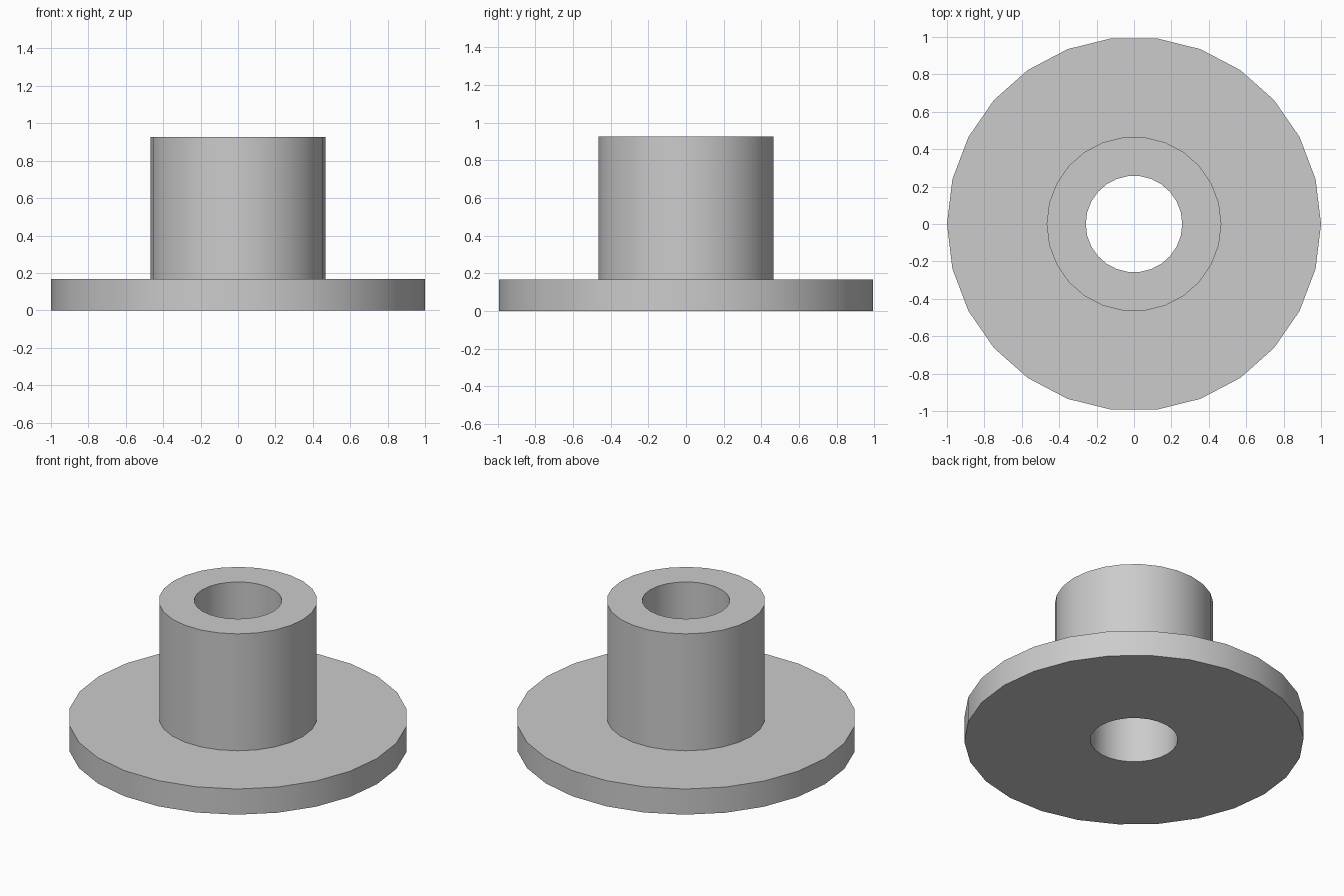
import bpy
import bmesh
from math import cos, sin, tau, radians

cube = bpy.data.objects.get("Cube")
if cube:
    bpy.data.objects.remove(cube, do_unlink=True)

SIDES = 26
HOLE_R, BOSS_R, FLANGE_R = 0.258, 0.467, 1.0
FLANGE_H, TOTAL_H = 0.167, 0.927

# Plain grey material
grey = bpy.data.materials.new("mid grey")
grey.use_nodes = True
colour = (0.6, 0.6, 0.6, 1)
grey.diffuse_color = colour
grey.node_tree.nodes["Principled BSDF"].inputs["Base Color"].default_value = colour


def lathe(name, profile):
    """Turn a closed (radius, height) profile around the z axis."""
    bm = bmesh.new()
    rings = []
    for i in range(SIDES):
        a = tau * i / SIDES
        rings.append([bm.verts.new((r * cos(a), r * sin(a), z)) for r, z in profile])
    n = len(profile)
    for i, ring in enumerate(rings):
        following = rings[(i + 1) % SIDES]
        for j in range(n):
            k = (j + 1) % n
            bm.faces.new((ring[j], following[j], following[k], ring[k]))
    bmesh.ops.recalc_face_normals(bm, faces=bm.faces)
    mesh = bpy.data.meshes.new(name)
    bm.to_mesh(mesh)
    bm.free()
    mesh.materials.append(grey)
    obj = bpy.data.objects.new(name, mesh)
    bpy.context.collection.objects.link(obj)
    return obj


# Flange, raised sleeve and through bore as one turned part
bushing = lathe("flanged_bushing", [
    (HOLE_R, 0), (FLANGE_R, 0), (FLANGE_R, FLANGE_H),
    (BOSS_R, FLANGE_H), (BOSS_R, TOTAL_H), (HOLE_R, TOTAL_H),
])

# Smooth walls with crisp rims
bpy.ops.object.select_all(action='DESELECT')
bushing.select_set(True)
bpy.context.view_layer.objects.active = bushing
bpy.ops.object.shade_smooth_by_angle(angle=radians(30))
